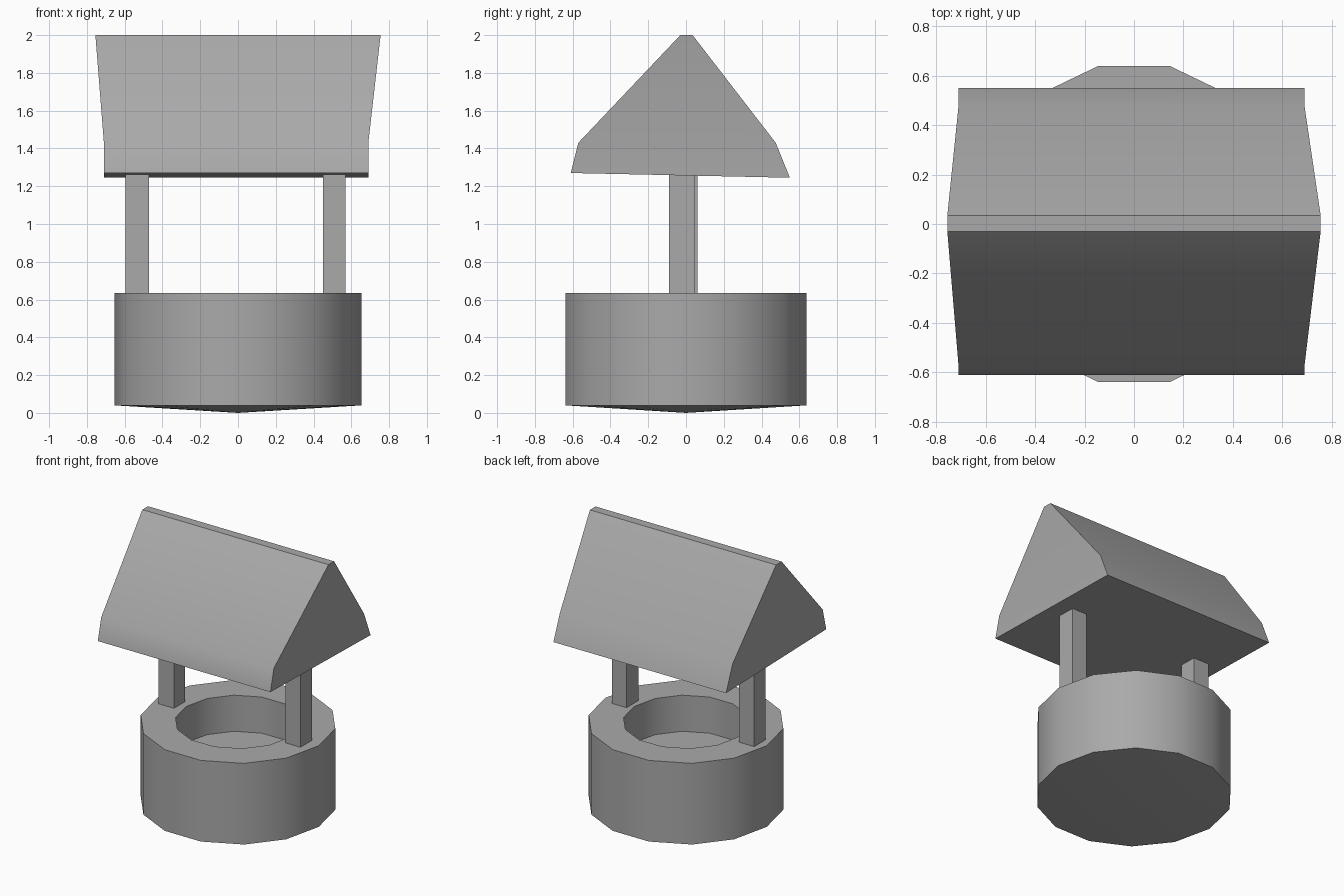
import bpy
import bmesh
from math import cos, sin, pi, radians

cube = bpy.data.objects.get("Cube")
if cube:
    bpy.data.objects.remove(cube, do_unlink=True)

# Single grey material
grey = bpy.data.materials.new("grey_stone")
grey.use_nodes = True
colour = (0.4, 0.4, 0.4, 1)
grey.diffuse_color = colour
grey.node_tree.nodes["Principled BSDF"].inputs["Base Color"].default_value = colour


def finish(name, bm, smooth_angle=None):
    bmesh.ops.recalc_face_normals(bm, faces=bm.faces)
    mesh = bpy.data.meshes.new(name)
    bm.to_mesh(mesh)
    bm.free()
    mesh.materials.append(grey)
    obj = bpy.data.objects.new(name, mesh)
    bpy.context.collection.objects.link(obj)
    if smooth_angle:
        bpy.ops.object.select_all(action="DESELECT")
        obj.select_set(True)
        bpy.context.view_layer.objects.active = obj
        bpy.ops.object.shade_smooth_by_angle(angle=radians(smooth_angle))
    return obj


def loft(bm, rings):
    """Join matching closed rings of vertices with quads."""
    for a, b in zip(rings, rings[1:]):
        n = len(a)
        for i in range(n):
            j = (i + 1) % n
            bm.faces.new((a[i], a[j], b[j], b[i]))


def fan(bm, ring, z):
    """Close a ring with triangles to a centre point."""
    tip = bm.verts.new((0, 0, z))
    for i, v in enumerate(ring):
        bm.faces.new((v, ring[(i + 1) % len(ring)], tip))


# Well wall: outer skin, flat rim, recessed bowl, shallow pointed underside
SIDES = 14
bm = bmesh.new()
rings = []
for radius, z in ((0.655, 0.04), (0.655, 0.635), (0.42, 0.635), (0.42, 0.37)):
    rings.append([bm.verts.new((radius * cos(2 * pi * i / SIDES),
                                radius * sin(2 * pi * i / SIDES), z))
                  for i in range(SIDES)])
loft(bm, rings)
fan(bm, rings[0], 0.0)
fan(bm, rings[-1], 0.37)
finish("well_wall", bm, 30)


# Square posts, slightly uneven
def post(name, x0, x1, y0, y1, z0=0.62, z1=1.27):
    bm = bmesh.new()
    bmesh.ops.create_cube(bm, size=1)
    for v in bm.verts:
        v.co = (x1 if v.co.x > 0 else x0,
                y1 if v.co.y > 0 else y0,
                z1 if v.co.z > 0 else z0)
    finish(name, bm)


post("left_post", 0.45, 0.57, -0.09, 0.045)
post("right_post", -0.595, -0.47, -0.07, 0.06)

# Roof: solid gable with kicked eaves, flaring towards the ridge
profile = [(-0.61, 1.27), (-0.57, 1.43), (-0.03, 2.0),
           (0.035, 2.0), (0.475, 1.43), (0.55, 1.245)]
bm = bmesh.new()
ends = []
for side in (-1, 1):
    ring = []
    for y, z in profile:
        x = 0.755 * side if z > 1.9 else (0.69 if side > 0 else -0.71)
        ring.append(bm.verts.new((x, y, z)))
    ends.append(ring)
loft(bm, ends)
for e in ends:
    bm.faces.new((e[0], e[1], e[4], e[5]))
    bm.faces.new((e[1], e[2], e[3], e[4]))
finish("roof", bm, 32)
